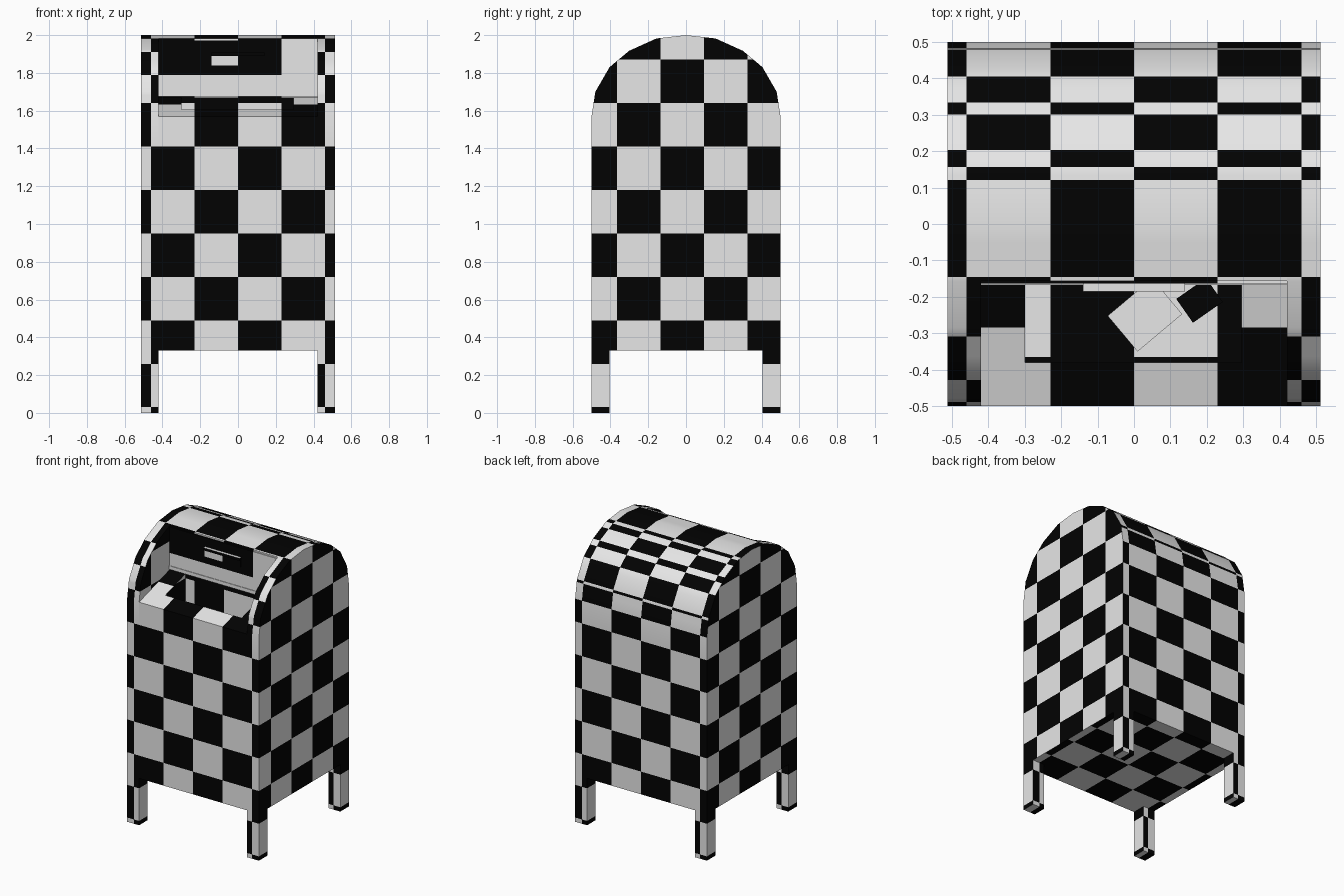
import bpy, bmesh, math
from mathutils import Vector, Matrix

if "Cube" in bpy.data.objects:
    bpy.data.objects.remove(bpy.data.objects["Cube"])

S = 0.23  # checker cell size


def material(name, v):
    m = bpy.data.materials.new(name)
    m.diffuse_color = (v, v, v, 1)
    m.use_nodes = True
    m.node_tree.nodes["Principled BSDF"].inputs["Base Color"].default_value = m.diffuse_color
    return m


MATS = [material("light grey", 0.80), material("black", 0.0006)]
BANDS = [0.121, 0.159, 0.203, 0.301, 0.334, 0.408]  # checker rows over the roof


def checker(c, n):
    """Checker index: projected along the main axis, with roof rows by depth."""
    i = math.floor(c.x / S)
    k = math.floor((c.z - 0.03) / S)
    if abs(n.x) > 0.7:                                    # sides, left is mirrored
        y = c.y if n.x > 0 else -c.y
        return (math.floor((y + 0.135) / S) + k) % 2
    if c.z > 1.57 and c.y < -0.145 and n.y < -0.05:       # front rims
        return (i + 6 + sum(c.z > b for b in (1.64, 1.79, 1.91))) % 2 if c.z > 1.64 \
            or abs(c.x) > 0.42 else (i + math.floor((c.y + 0.285) / S) + 1) % 2
    if n.z > 0.2 and c.z > 1.7:                           # roof
        return (i + sum(c.y > b for b in BANDS)) % 2
    if abs(n.z) > 0.7:
        return (i + math.floor((c.y + 0.285) / S) + 1) % 2
    if n.y > 0.5:                                         # back is mirrored
        if c.z > 1.57:
            return (i + (c.z > 1.682)) % 2
        i = math.floor(-c.x / S)
    return (i + k) % 2


def bisect(bm, axis, value):
    no = Vector((0, 0, 0))
    no[axis] = 1
    bmesh.ops.bisect_plane(bm, geom=bm.verts[:] + bm.edges[:] + bm.faces[:], dist=1e-5,
                           plane_co=no * value, plane_no=no)


def finish(bm, name, rule=checker):
    """Cut along the checker lines, colour each cell and make the object."""
    for k in range(-3, 4):
        bisect(bm, 0, k * S)
        bisect(bm, 1, k * S - 0.135)
        bisect(bm, 1, k * S + 0.135)
        bisect(bm, 1, k * S - 0.055)
    for k in range(9):
        bisect(bm, 2, 0.03 + k * S)
    for b in (-0.145, 0.121, 0.203, 0.334):
        bisect(bm, 1, b)
    for b in (1.682, 1.79, 1.91):
        bisect(bm, 2, b)
    bmesh.ops.recalc_face_normals(bm, faces=bm.faces)
    bm.normal_update()
    for f in bm.faces:
        f.material_index = rule(f.calc_center_median(), f.normal)
    me = bpy.data.meshes.new(name)
    bm.to_mesh(me)
    bm.free()
    for m in MATS:
        me.materials.append(m)
    me.shade_smooth()
    me.set_sharp_from_angle(angle=math.radians(30))
    ob = bpy.data.objects.new(name, me)
    bpy.context.collection.objects.link(ob)
    return ob


def prism(profile, x0, x1):
    """Extrude a (y, z) outline along x."""
    bm = bmesh.new()
    f = bm.faces.new([bm.verts.new((x0, y, z)) for y, z in profile])
    r = bmesh.ops.extrude_face_region(bm, geom=[f])
    vs = [v for v in r["geom"] if isinstance(v, bmesh.types.BMVert)]
    bmesh.ops.translate(bm, verts=vs, vec=(x1 - x0, 0, 0))
    bmesh.ops.recalc_face_normals(bm, faces=bm.faces)
    bm.normal_update()
    return bm


def box(lo, hi):
    y0, z0, y1, z1 = lo[1], lo[2], hi[1], hi[2]
    return prism([(y0, z0), (y1, z0), (y1, z1), (y0, z1)], lo[0], hi[0])


half = [(0.5, 1.57), (0.48, 1.70), (0.405, 1.83), (0.301, 1.917), (0.157, 1.982)]
arch = half + [(0, 2.0)] + [(-y, z) for y, z in reversed(half)]

# side panels with legs
legs = [(-0.5, 0), (-0.405, 0), (-0.405, 0.33), (0.405, 0.33), (0.405, 0), (0.5, 0)]
for name, x0, x1 in (("left_side_panel", -0.513, -0.42), ("right_side_panel", 0.42, 0.513)):
    finish(prism(legs + arch, x0, x1), name)

# body with rounded roof, open front and sloping sill
body = prism([(-0.5, 0.33), (0.5, 0.33)] + half + [(0, 2.0), (-0.157, 1.982),
             (-0.157, 1.67), (-0.5, 1.57)], -0.42, 0.42)

# chute sunk into the sill
for axis, v in ((0, -0.30), (0, 0.295), (1, -0.38)):
    bisect(body, axis, v)
hole = []
for f in body.faces:
    c = f.calc_center_median()
    if f.normal.z > 0.8 and 1.55 < c.z < 1.7 and abs(c.x) < 0.29 and -0.38 < c.y < -0.158:
        hole.append(f)
r = bmesh.ops.extrude_face_region(body, geom=hole)
for v in r["geom"]:
    if isinstance(v, bmesh.types.BMVert):
        v.co.z = 0.45
bmesh.ops.delete(body, geom=[f for f in hole if f.is_valid], context='FACES')


def body_rule(c, n):
    in_chute = abs(c.x) < 0.29 and -0.379 < c.y < -0.158
    if in_chute and abs(n.z) > 0.7 and 0.4 < c.z < 1.5:
        return 1 if c.y < -0.365 else math.floor(c.x / S) % 2
    if abs(c.y + 0.157) < 0.001 and 1.6 < c.z < 1.67:
        return 1
    return checker(c, n)


finish(body, "body", body_rule)

# flap in the opening, with its lower lip and handle
finish(box((-0.42, -0.164, 1.70), (0.42, -0.15, 1.972)), "flap",
       lambda c, n: 1 if c.z > 1.79 and c.x < 0.23 else 0)
finish(box((-0.42, -0.168, 1.675), (0.42, -0.15, 1.70)), "flap_lip", lambda c, n: 0)
finish(box((-0.14, -0.185, 1.89), (0.14, -0.155, 1.908)), "handle_bar",
       lambda c, n: 0 if n.z > 0.5 else 1)
finish(box((-0.14, -0.17, 1.84), (0.14, -0.16, 1.89)), "handle_plate",
       lambda c, n: 0 if c.x < 0 else 1)

# letters lying in the chute
for n, (x, y, z, ang, w, col) in enumerate(((0.03, -0.25, 1.40, 40, 0.08, 0),
                                            (0.18, -0.21, 1.36, 35, 0.05, 1))):
    bm = box((-w, -w * 0.8, -0.004), (w, w * 0.8, 0.004))
    bmesh.ops.transform(bm, verts=bm.verts, matrix=Matrix.Translation((x, y, z))
                        @ Matrix.Rotation(math.radians(ang), 4, 'Z'))
    finish(bm, "letter_%d" % (n + 1), lambda c, n, col=col: col)
